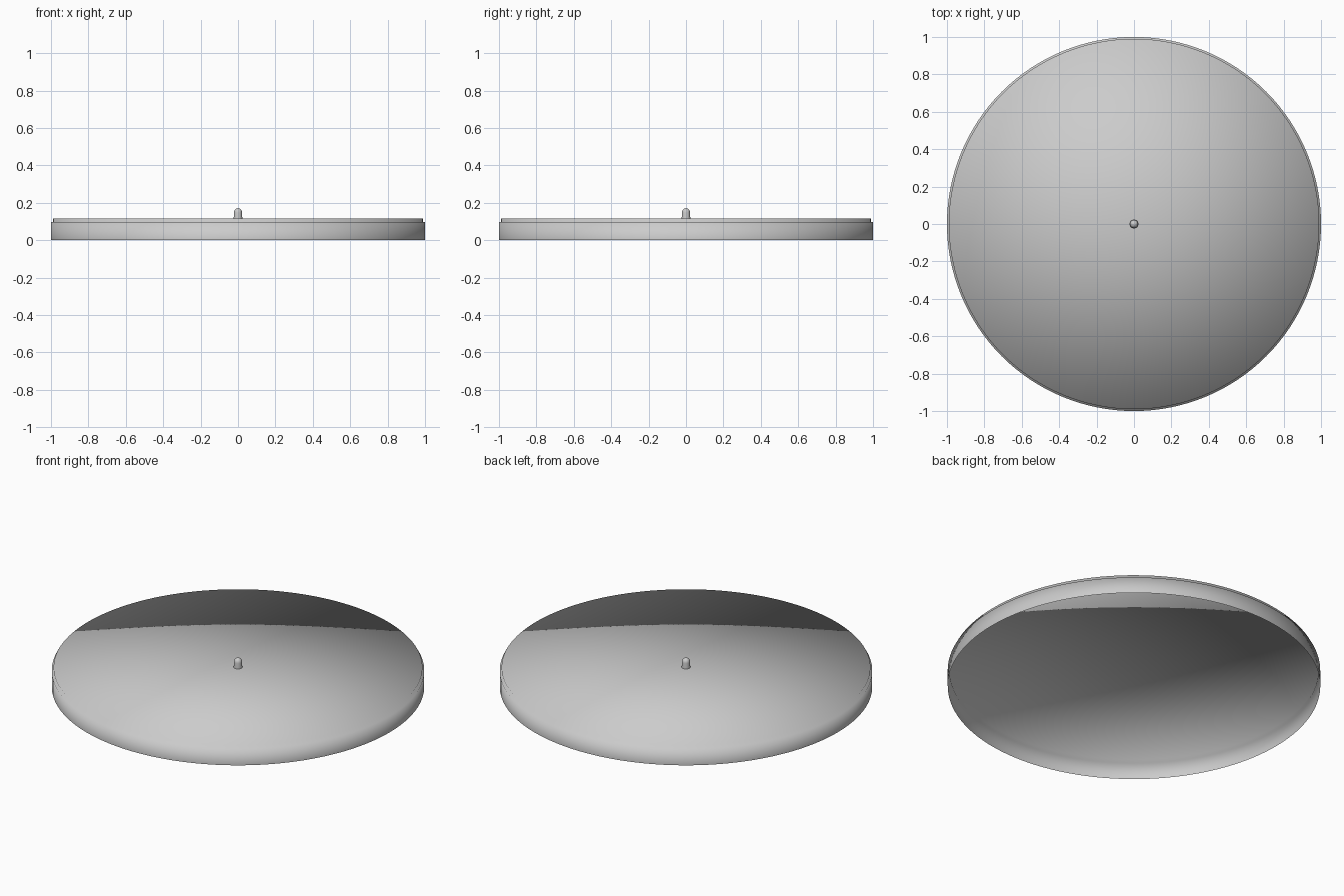
import bpy, bmesh, math

if "Cube" in bpy.data.objects:
    bpy.data.objects.remove(bpy.data.objects["Cube"])


def lathe(name, profile, segments):
    """Revolve an (r, z) profile about z; a zero radius closes to a point."""
    bm = bmesh.new()
    rings = []
    for r, z in profile:
        if r == 0:
            rings.append([bm.verts.new((0, 0, z))] * segments)
        else:
            rings.append([bm.verts.new((r * math.cos(a), r * math.sin(a), z))
                          for a in (2 * math.pi * i / segments for i in range(segments))])
    for upper, lower in zip(rings, rings[1:]):
        for i in range(segments):
            j = (i + 1) % segments
            corners = list(dict.fromkeys((upper[i], lower[i], lower[j], upper[j])))
            bm.faces.new(corners).smooth = True
    mesh = bpy.data.meshes.new(name)
    bm.to_mesh(mesh)
    bm.free()
    obj = bpy.data.objects.new(name, mesh)
    bpy.context.collection.objects.link(obj)
    return obj


# Round platter: flat top, small step near the rim, open underneath
lathe("platter", [(0, 0.115), (0.99, 0.115), (0.99, 0.096), (1.0, 0.096), (1.0, 0)], 128)

# Centre spindle with a rounded tip
tip_r, tip_z, tip_h = 0.022, 0.147, 0.024
dome = [(tip_r * math.sin(t), tip_z + tip_h * math.cos(t))
        for t in (math.pi / 2 * k / 6 for k in range(1, 7))]
lathe("spindle", [(0, tip_z + tip_h)] + dome + [(0.023, 0.115)], 32)
